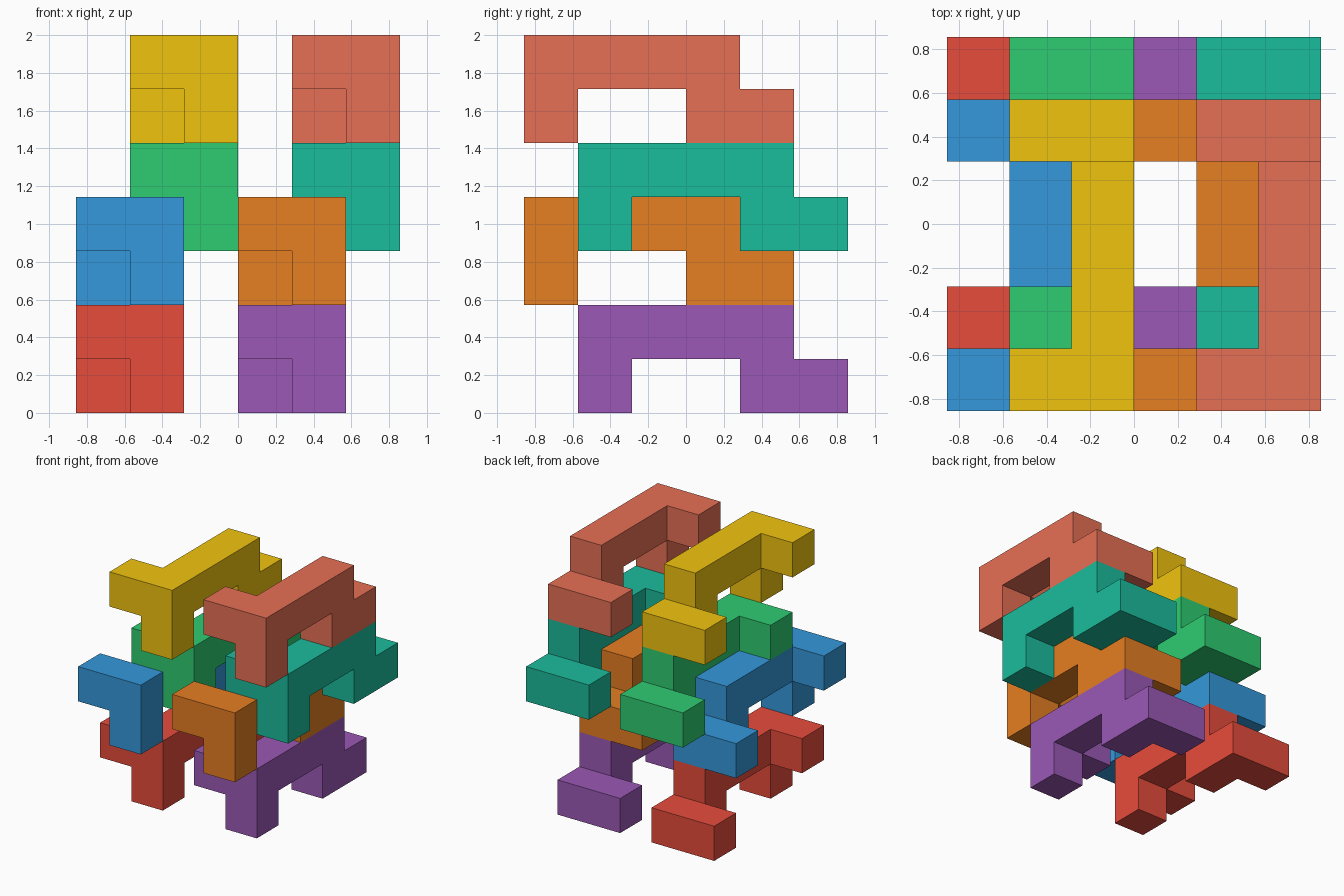
import bpy, bmesh, math
from mathutils import Vector

if "Cube" in bpy.data.objects:
    bpy.data.objects.remove(bpy.data.objects["Cube"])

U = 2 / 7  # edge of one cube cell

# Cells of the hooked burr piece that repeats eight times
CELLS = [(0, 0, 1), (1, 0, 0),                          # front hook and leg
         (1, 0, 1), (1, 1, 1), (1, 2, 1), (1, 3, 1),    # long arm
         (1, 3, 0), (1, 4, 0), (0, 4, 0)]               # rear step and hook


def piece_mesh():
    """One clean closed shell: only outer cell sides, merged into flat faces."""
    bm = bmesh.new()
    for c in CELLS:
        for axis in range(3):
            for side in (0, 1):
                n = list(c)
                n[axis] += 2 * side - 1
                if tuple(n) in CELLS:
                    continue
                ring = []
                for a, b in ((0, 0), (1, 0), (1, 1), (0, 1)):
                    p = Vector(c)
                    p[axis] += side
                    p[(axis + 1) % 3] += a
                    p[(axis + 2) % 3] += b
                    ring.append(bm.verts.new(p * U))
                bm.faces.new(ring if side else ring[::-1])
    bmesh.ops.remove_doubles(bm, verts=bm.verts[:], dist=1e-4)
    bmesh.ops.dissolve_limit(bm, angle_limit=math.radians(1),
                             verts=bm.verts[:], edges=bm.edges[:])
    bmesh.ops.recalc_face_normals(bm, faces=bm.faces[:])
    me = bpy.data.meshes.new("burr_piece")
    bm.to_mesh(me)
    bm.free()
    return me


def linear(v):
    v /= 255
    return v / 12.92 if v <= 0.04045 else ((v + 0.055) / 1.055) ** 2.4


# Each level holds a left and a right piece, three cells apart:
# (x, y, z) of the left one, then name and colour of left and right
LEVELS = [
    ((0, 1, 0), ("red", (231, 76, 60)), ("purple", (155, 89, 182))),
    ((0, 0, 2), ("blue", (52, 152, 219)), ("orange", (230, 126, 34))),
    ((1, 1, 3), ("green", (46, 204, 113)), ("teal", (26, 188, 156))),
    ((1, 0, 5), ("yellow", (241, 196, 15)), ("coral", (231, 112, 85))),
]

base = piece_mesh()
for (x, y, z), *pair in LEVELS:
    for i, (name, rgb) in enumerate(pair):
        mat = bpy.data.materials.new(name)
        mat.diffuse_color = (*map(linear, rgb), 1)
        mat.use_nodes = True
        mat.node_tree.nodes["Principled BSDF"].inputs["Base Color"].default_value = mat.diffuse_color
        me = base.copy()
        me.materials.append(mat)
        ob = bpy.data.objects.new(name + "_burr_piece", me)
        ob.location = ((x + 3 * i - 3) * U, (y - 3) * U, z * U)
        bpy.context.collection.objects.link(ob)
bpy.data.meshes.remove(base)
